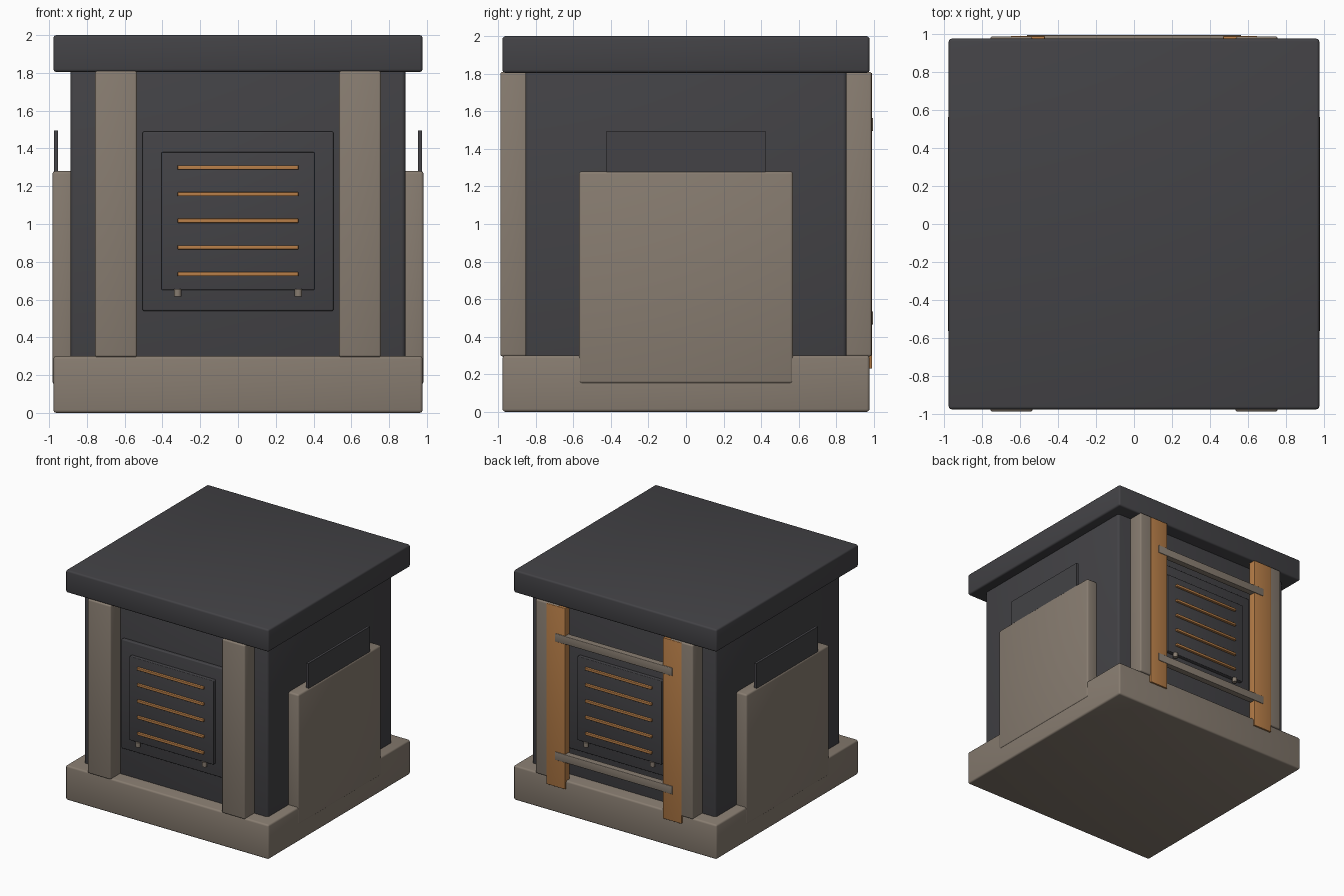
import bpy, bmesh
from mathutils import Vector

cube = bpy.data.objects.get("Cube")
if cube:
    bpy.data.objects.remove(cube, do_unlink=True)


def material(name, rgb):
    m = bpy.data.materials.new(name)
    m.use_nodes = True
    m.diffuse_color = (*rgb, 1)
    bsdf = next(n for n in m.node_tree.nodes if n.type == 'BSDF_PRINCIPLED')
    bsdf.inputs["Base Color"].default_value = (*rgb, 1)
    bsdf.inputs["Roughness"].default_value = 0.7
    return m


DARK = material("charcoal", (0.056, 0.055, 0.061))
TAUPE = material("taupe", (0.245, 0.203, 0.163))
COPPER = material("copper_orange", (0.48, 0.21, 0.065))


def finish(name, bm, mat):
    me = bpy.data.meshes.new(name)
    bm.to_mesh(me)
    bm.free()
    me.materials.append(mat)
    ob = bpy.data.objects.new(name, me)
    bpy.context.scene.collection.objects.link(ob)
    bpy.ops.object.select_all(action='DESELECT')
    ob.select_set(True)
    bpy.context.view_layer.objects.active = ob
    bpy.ops.object.shade_smooth_by_angle(angle=0.6)
    return ob


def box(name, x, y, z, mat, bevel=0.0):
    """Box between the given (low, high) ranges, with rounded edges."""
    lo, hi = (Vector([min(r) if i == 0 else max(r) for r in (x, y, z)]) for i in (0, 1))
    bm = bmesh.new()
    bmesh.ops.create_cube(bm, size=1)
    for v in bm.verts:
        v.co = (lo + hi) / 2 + v.co * (hi - lo)
    if bevel:
        bmesh.ops.bevel(bm, geom=bm.edges[:], offset=bevel, segments=3,
                        profile=0.5, affect='EDGES', clamp_overlap=True)
    return finish(name, bm, mat)


def peg(name, x, y, z, radius, depth, mat):
    bm = bmesh.new()
    bmesh.ops.create_cone(bm, cap_ends=True, segments=16, radius1=radius,
                          radius2=radius, depth=depth)
    bmesh.ops.translate(bm, verts=bm.verts[:], vec=(x, y, z))
    return finish(name, bm, mat)


# Main masses
box("base_plinth", (-0.977, 0.977), (-0.977, 0.977), (0, 0.3), TAUPE, 0.015)
box("body", (-0.886, 0.886), (-0.855, 0.855), (0.25, 1.85), DARK, 0.02)
box("roof_slab", (-0.977, 0.977), (-0.977, 0.977), (1.805, 2), DARK, 0.015)

# Front and back: pillars and vent panels
for face, s in (("front", -1), ("back", 1)):
    for side, t in (("right", -1), ("left", 1)):
        box(f"{face}_{side}_pillar", (t * 0.535, t * 0.757),
            (s * 0.84, s * 0.989), (0.295, 1.81), TAUPE, 0.012)
        peg(f"{face}_{side}_vent_peg", t * 0.32, s * 0.915, 0.635, 0.02, 0.04, TAUPE)
    box(f"{face}_vent_frame", (-0.505, 0.505), (s * 0.84, s * 0.885),
        (0.54, 1.49), DARK, 0.008)
    box(f"{face}_vent_panel", (-0.405, 0.405), (s * 0.86, s * 0.918),
        (0.65, 1.38), DARK, 0.006)
    for i in range(5):
        z = 0.735 + i * 0.141
        box(f"{face}_vent_slat_{i + 1}", (-0.32, 0.32), (s * 0.9, s * 0.938),
            (z - 0.011, z + 0.011), COPPER, 0.004)

# Sides: large cladding panel with a thin plate rising out of it
for side, t in (("right", -1), ("left", 1)):
    box(f"{side}_cladding", (t * 0.87, t * 0.982), (-0.57, 0.57),
        (0.15, 1.28), TAUPE, 0.015)
    box(f"{side}_upper_plate", (t * 0.953, t * 0.975), (-0.423, 0.423),
        (1.1, 1.495), DARK)

# Ladder on the back
for side, t in (("right", -1), ("left", 1)):
    box(f"ladder_{side}_rail", (t * 0.47, t * 0.65), (0.925, 0.991),
        (0.23, 1.805), COPPER, 0.004)
for name, z in (("lower", 0.5), ("upper", 1.53)):
    box(f"ladder_{name}_rung", (-0.565, 0.565), (0.94, 0.996),
        (z - 0.035, z + 0.035), TAUPE, 0.004)
